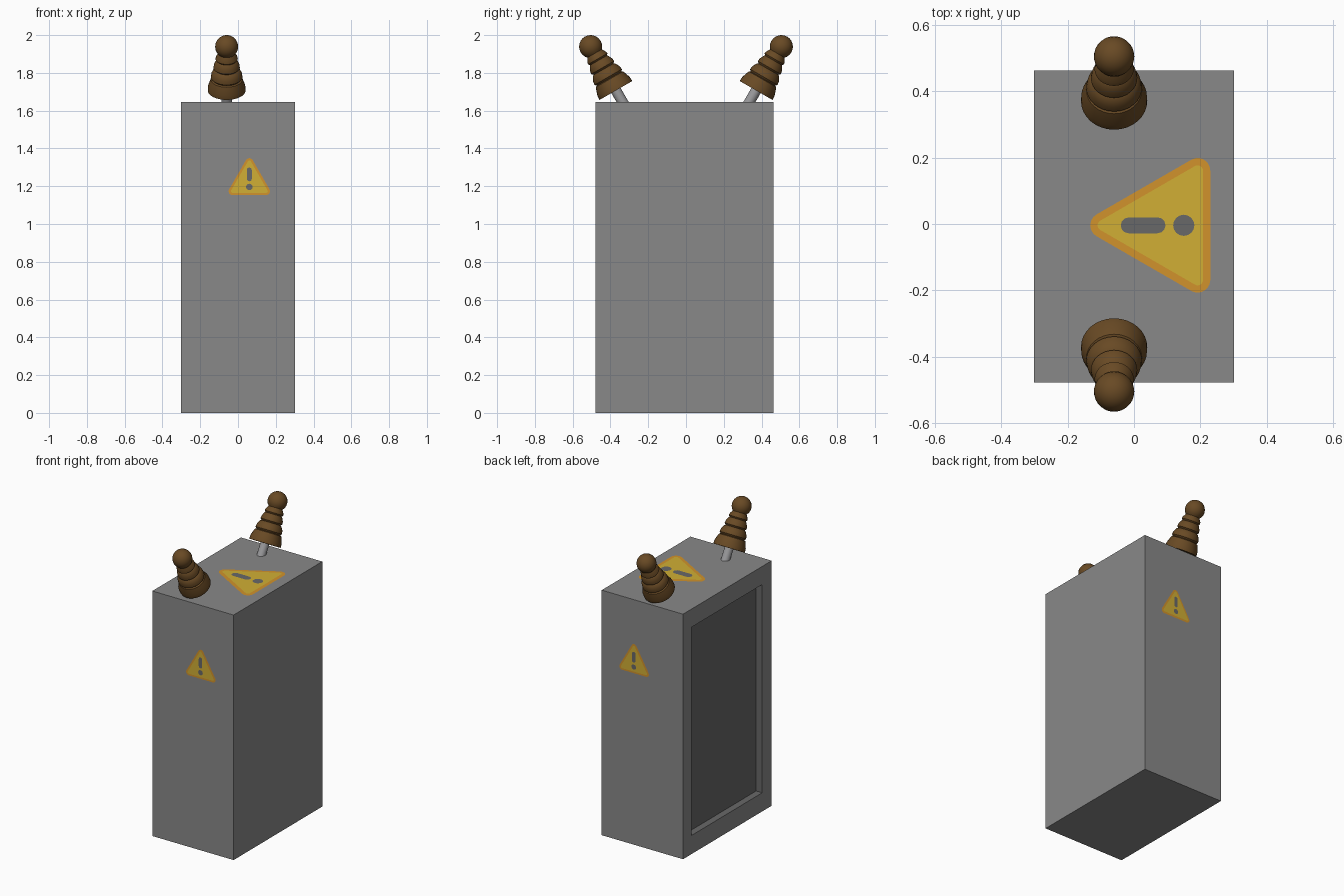
import bpy, bmesh
from math import sin, cos, pi, radians
from mathutils import Matrix, Vector

if "Cube" in bpy.data.objects:
    bpy.data.objects.remove(bpy.data.objects["Cube"])


def material(name, rgb):
    m = bpy.data.materials.new(name)
    m.diffuse_color = (*rgb, 1)
    m.use_nodes = True
    m.node_tree.nodes["Principled BSDF"].inputs["Base Color"].default_value = m.diffuse_color
    return m


GREY = material("cabinet grey", (0.25, 0.25, 0.25))
DARK = material("dark grey", (0.138, 0.138, 0.138))
STEEL = material("light steel", (0.33, 0.33, 0.34))
BROWN = material("insulator brown", (0.14, 0.068, 0.018))
YELLOW = material("warning yellow", (0.64, 0.43, 0.035))
ORANGE = material("warning orange", (0.64, 0.29, 0.025))


def add(name, bm, *mats):
    me = bpy.data.meshes.new(name)
    bm.to_mesh(me)
    bm.free()
    ob = bpy.data.objects.new(name, me)
    bpy.context.collection.objects.link(ob)
    for m in mats:
        me.materials.append(m)
    return ob


# Cabinet: a box with a sunken dark panel on the -x side
X, Y0, Y1, H = 0.302, -0.478, 0.463, 1.646
bm = bmesh.new()
bmesh.ops.create_cube(bm, size=1)
for v in bm.verts:
    v.co = (v.co.x * 2 * X, Y1 if v.co.y > 0 else Y0, H if v.co.z > 0 else 0)
bm.normal_update()
side = min(bm.faces, key=lambda f: f.normal.x)
bmesh.ops.inset_region(bm, faces=[side], thickness=0.1)
for v in side.verts:
    v.co.y = Y1 - 0.092 if v.co.y > 0 else Y0 + 0.1
    v.co.z = H - 0.122 if v.co.z > H / 2 else 0.125
walls = bmesh.ops.inset_region(bm, faces=[side], thickness=0.0005, depth=0)["faces"]
for v in side.verts:
    v.co.x = -X + 0.045
for f in walls + [side]:
    f.material_index = 1
bm.normal_update()
add("cabinet", bm, GREY, DARK)


# Warning signs: thin stacked plates drawn in (u across, v up)
def arc(cx, cy, r, a0, a1, n=6):
    return [(cx + r * cos(radians(a0 + (a1 - a0) * i / n)),
             cy + r * sin(radians(a0 + (a1 - a0) * i / n))) for i in range(n + 1)]


def triangle(r):
    return (arc(0.165, 0.038, r, -90, 30) + arc(0, 0.324, r, 30, 150)
            + arc(-0.165, 0.038, r, 150, 270))


BAR = arc(0, 0.159, 0.024, 180, 360) + arc(0, 0.246, 0.024, 0, 180)
DOT = arc(0, 0.08, 0.032, 0, 337.5, 15)
LAYERS = [("border", triangle(0.038), ORANGE, 0.002), ("field", triangle(0.016), YELLOW, 0.004),
          ("bar", BAR, DARK, 0.006), ("dot", DOT, DARK, 0.006)]


def sign(place, origin, up, normal, scale):
    up, normal = Vector(up), Vector(normal)
    across = up.cross(normal)
    for part, pts, mat, lift in LAYERS:
        bm = bmesh.new()
        bm.faces.new([bm.verts.new(Vector(origin) + across * u * scale + up * v * scale
                                   + normal * lift) for u, v in pts])
        add(f"{place}_sign_{part}", bm, mat)


sign("top", (0.23, -0.004, H), (-1, 0, 0), (0, 0, 1), 1.0)
sign("front", (0.06, Y0, 1.153), (0, 0, 1), (0, -1, 0), 0.54)
sign("back", (0.06, Y1, 1.153), (0, 0, 1), (0, 1, 0), 0.54)


# Insulators: stepped skirts with a ball on top, leaning outwards on a steel rod
PROFILE = [(0, 0), (0.1, 0), (0.099, 0.025), (0.084, 0.068), (0.075, 0.072),
           (0.084, 0.082), (0.081, 0.102), (0.068, 0.126), (0.06, 0.13),
           (0.07, 0.14), (0.067, 0.158), (0.056, 0.18), (0.051, 0.184),
           (0.059, 0.193), (0.056, 0.206), (0.044, 0.226)]
BALL_T, BALL_R = 0.268, 0.061
PROFILE += [(BALL_R * sin(radians(a)), BALL_T - BALL_R * cos(radians(a)))
            for a in range(45, 180, 15)] + [(0, BALL_T + BALL_R)]


def lathe(profile, n):
    bm = bmesh.new()
    vs = [bm.verts.new((r, 0, z)) for r, z in profile]
    es = [bm.edges.new(p) for p in zip(vs, vs[1:])]
    bmesh.ops.spin(bm, geom=vs + es, cent=(0, 0, 0), axis=(0, 0, 1),
                   angle=2 * pi, steps=n, use_duplicate=False)
    bmesh.ops.remove_doubles(bm, verts=bm.verts, dist=1e-5)
    bmesh.ops.recalc_face_normals(bm, faces=bm.faces)
    return bm


for s, end in ((-1, "front"), (1, "back")):
    pose = (Matrix.Translation((-0.06, s * 0.371, 1.707))
            @ Matrix.Rotation(-s * radians(30), 4, "X"))
    for name, prof, n, mat in (
            ("insulator", PROFILE, 32, BROWN),
            ("rod", [(0, -0.1), (0.028, -0.1), (0.028, 0.02), (0, 0.02)], 16, STEEL)):
        ob = add(f"{end}_{name}", lathe(prof, n), mat)
        ob.matrix_world = pose
        bpy.ops.object.select_all(action="DESELECT")
        ob.select_set(True)
        bpy.context.view_layer.objects.active = ob
        bpy.ops.object.shade_smooth_by_angle(angle=radians(35))
